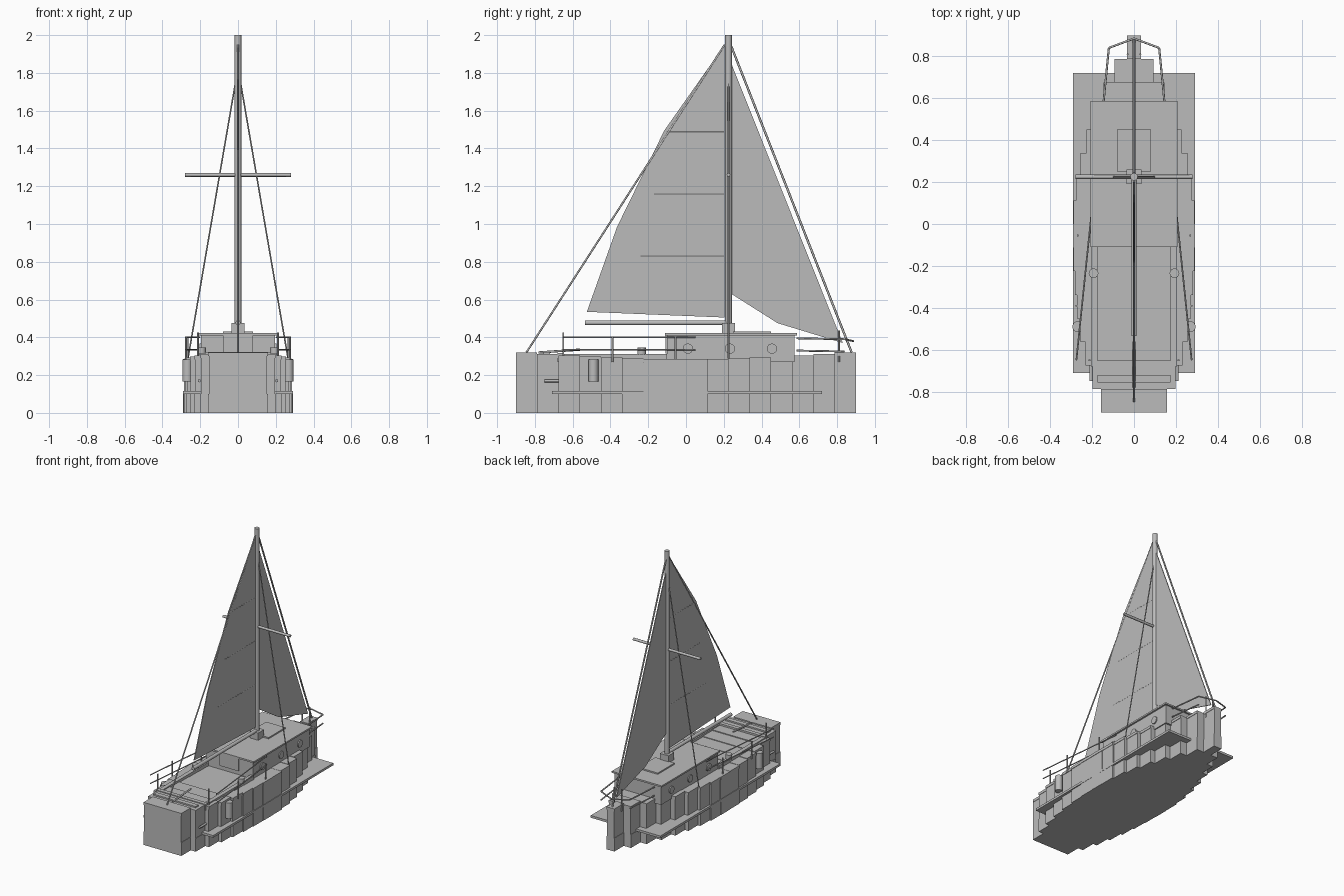
import bpy
import bmesh
from mathutils import Vector

default_cube = bpy.data.objects.get("Cube")
if default_cube:
    bpy.data.objects.remove(default_cube)

grey = bpy.data.materials.new("plain_grey")
grey.use_nodes = True
grey.diffuse_color = (.5, .5, .5, 1)
grey.node_tree.nodes["Principled BSDF"].inputs["Base Color"].default_value = grey.diffuse_color


def finish(name, mesh_builder):
    bmesh.ops.recalc_face_normals(mesh_builder, faces=mesh_builder.faces)
    mesh = bpy.data.meshes.new(name)
    mesh_builder.to_mesh(mesh)
    mesh_builder.free()
    mesh.materials.append(grey)
    part = bpy.data.objects.new(name, mesh)
    bpy.context.collection.objects.link(part)
    return part


def slab(name, half_width, aft, fore, base, top, middle=0):
    builder = bmesh.new()
    bmesh.ops.create_cube(builder, size=1)
    for vert in builder.verts:
        vert.co.x = middle + half_width * (1 if vert.co.x > 0 else -1)
        vert.co.y = fore if vert.co.y > 0 else aft
        vert.co.z = top if vert.co.z > 0 else base
    return finish(name, builder)


def rod(name, start, end, radius, sides=8):
    start, end = Vector(start), Vector(end)
    direction = end - start
    builder = bmesh.new()
    bmesh.ops.create_cone(builder, cap_ends=True, segments=sides, radius1=radius,
                          radius2=radius, depth=direction.length)
    turn = direction.to_track_quat("Z", "Y")
    for vert in builder.verts:
        vert.co = turn @ vert.co + (start + end) / 2
    for face in builder.faces:
        face.smooth = len(face.verts) == 4
    return finish(name, builder)


def post(name, x, y, base, top, radius, sides=8):
    return rod(name, start=(x, y, base), end=(x, y, top), radius=radius, sides=sides)


def sail(name, outline, thickness=.006):
    builder = bmesh.new()
    corners = [builder.verts.new((-thickness / 2, y, z)) for y, z in outline]
    face = builder.faces.new(corners)
    extruded = bmesh.ops.extrude_face_region(builder, geom=[face])["geom"]
    for element in extruded:
        if isinstance(element, bmesh.types.BMVert):
            element.co.x = thickness / 2
    return finish(name, builder)


# Stepped hull: equal sections, fine at the bow and fuller at the stern
half_length = .9
beam = .29
waterline = .1
steps = 8
section = half_length / steps
cap_height = .02


def hull_half_width(station):
    distance = abs(station) / half_length
    if station > 0:
        return beam * (1 - distance ** 1.85)
    return beam * (1 - .54 * distance ** 2.6)


def sheer(station):
    return .285 + .04 * (station / half_length) ** 2


for step in range(-steps, steps):
    aft = step * section
    fore = aft + section
    centre = (aft + fore) / 2
    half = hull_half_width(centre)
    rail = sheer(centre)
    slab("hull_bottom", half, aft, fore, base=0, top=waterline)
    slab("hull_side", half - .003, aft, fore, base=waterline, top=rail - cap_height)
    slab("hull_cap", half, aft, fore, base=rail - cap_height, top=rail)
slab("rubbing_strake", beam, aft=-.71, fore=.72, base=waterline, top=waterline + .017)

# Cabin, roof, hatch and companionway
deck = .27
cabin_top = .41
roof_top = .422
cabin_aft = -.1
slab("cabin", half_width=.195, aft=cabin_aft, fore=.575, base=deck, top=cabin_top)
slab("cabin_roof", half_width=.208, aft=-.11, fore=.587, base=cabin_top, top=roof_top)
slab("roof_hatch", half_width=.08, aft=.25, fore=.45, base=roof_top, top=roof_top + .01)
slab("companionway", half_width=.08, aft=cabin_aft - .008, fore=cabin_aft,
     base=.315, top=cabin_top)

# Stern deck gear
slab("coaming_aft", half_width=.205, aft=-.68, fore=-.65, base=deck, top=.317)
slab("mainsheet_track", half_width=.175, aft=-.755, fore=-.72, base=deck, top=.322)
rod("tiller", start=(0, -.78, .32), end=(0, -.56, .335), radius=.006)

# Mast, boom and spreader
mast_y = .225
mast_top = 2
boom_z = .477
spreader_z = 1.26
slab("mast_step", half_width=.035, aft=.19, fore=.26, base=roof_top, top=boom_z)
post("mast", x=0, y=mast_y, base=roof_top, top=mast_top, radius=.018, sides=16)
rod("boom", start=(0, -.535, boom_z), end=(0, mast_y, boom_z), radius=.013, sides=12)
rod("spreader", start=(-.28, mast_y, spreader_z), end=(.28, mast_y, spreader_z), radius=.01)

# Sails and battens
luff = mast_y - .02
tack = (luff, .505)
head = (luff, 1.95)
clew = (-.525, .535)
upper_leech = (-.115, 1.495)
lower_leech = (-.365, .985)
sail("mainsail", [clew, tack, head, upper_leech, lower_leech])
jib_luff = mast_y + .015
sail("jib", [(jib_luff, .63), (.485, .475), (.83, .37), (jib_luff, 1.85)])
for row in range(3):
    height = .83 + .328 * row
    leech_end = -.24 + .07 * row
    rod("batten", start=(0, leech_end, height), end=(0, luff, height), radius=.004)

# Stays along the centre line
stay_foot = .32
rod("forestay", start=(0, jib_luff, 1.94), end=(0, .877, stay_foot), radius=.006)
rod("backstay", start=(0, luff, 1.95), end=(0, -.845, stay_foot), radius=.005)

# Paired fittings on both sides
for side in (-1, 1):
    rod("shroud", start=(side * .265, mast_y, sheer(mast_y)),
        end=(side * .008, mast_y, 1.78), radius=.004)
    slab("coaming", half_width=.015, aft=-.65, fore=cabin_aft, base=deck, top=.312,
         middle=side * .19)
    post("winch", x=side * .193, y=-.235, base=.31, top=.345, radius=.023, sides=16)
    post("fender", x=side * .268, y=-.49, base=.165, top=.283, radius=.026, sides=16)
    rod("exhaust_pipe", start=(side * .205, -.75, .17), end=(side * .205, -.67, .17),
        radius=.008)
    for window in range(3):
        along = .01 + .2225 * window
        rod("porthole", start=(side * .19, along, .34), end=(side * .203, along, .34),
            radius=.027, sides=20)

    # Guard rail
    post("stanchion_aft", x=side * .212, y=-.65, base=deck, top=.425, radius=.005)
    post("stanchion_middle", x=side * .275, y=-.39, base=deck, top=.405, radius=.005)
    post("stanchion_fore", x=side * .268, y=-.055, base=deck, top=.405, radius=.005)
    post("stanchion_bow", x=side * .03, y=.81, base=deck, top=.435, radius=.005)
    for height in (.335, .4):
        rod("lifeline", start=(side * .275, -.65, height), end=(side * .203, .05, height),
            radius=.004)
        rod("bow_rail_side", start=(side * .145, .585, height - .005),
            end=(side * .12, .84, height - .01), radius=.005)
    rod("bow_rail_front", start=(side * .12, .84, .39), end=(0, .885, .38), radius=.005)
